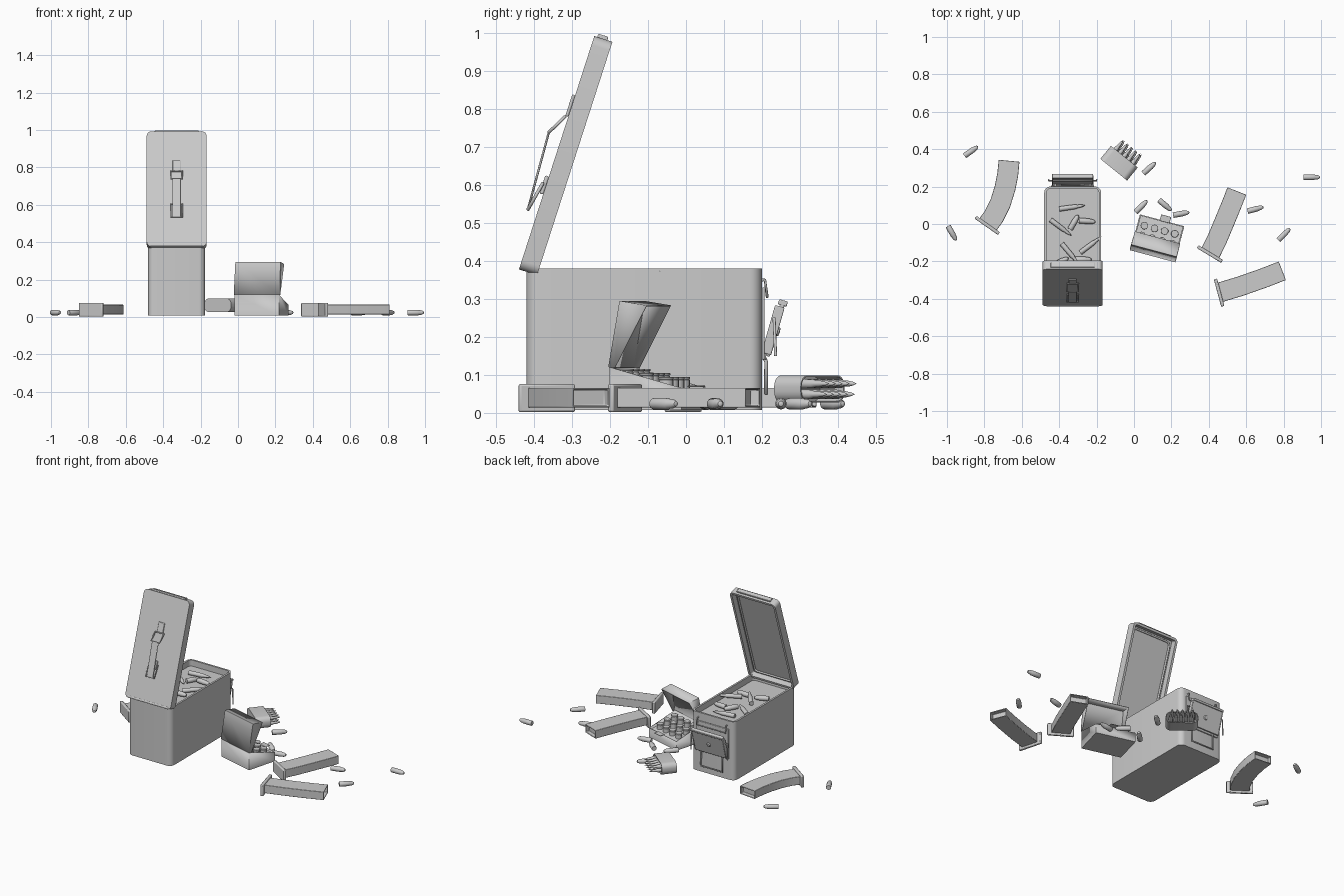
import bpy, bmesh, math
from mathutils import Matrix, Vector

if "Cube" in bpy.data.objects:
    bpy.data.objects.remove(bpy.data.objects["Cube"])

T, R = Matrix.Translation, Matrix.Rotation


def finish(name, bm, mat=Matrix(), bevel=0.0, thick=0.0):
    bmesh.ops.recalc_face_normals(bm, faces=bm.faces)
    me = bpy.data.meshes.new(name)
    bm.to_mesh(me)
    bm.free()
    ob = bpy.data.objects.new(name, me)
    bpy.context.collection.objects.link(ob)
    ob.matrix_world = mat
    if thick:
        m = ob.modifiers.new("thickness", 'SOLIDIFY')
        m.thickness = thick
    if bevel:
        m = ob.modifiers.new("bevel", 'BEVEL')
        m.width, m.segments, m.limit_method = bevel, 2, 'ANGLE'
    return ob


def box(name, loc, size, mat=Matrix(), bevel=0.003):
    bm = bmesh.new()
    bmesh.ops.create_cube(bm, size=1, matrix=T(loc) @ Matrix.Diagonal((*size, 1)))
    return finish(name, bm, mat, bevel)


def round_rect(w, d, r, n=6):
    pts = []
    for k, (sx, sy) in enumerate([(1, 1), (-1, 1), (-1, -1), (1, -1)]):
        for i in range(n + 1):
            a = math.pi / 2 * (k + i / n)
            pts.append((sx * (w - r) + r * math.cos(a), sy * (d - r) + r * math.sin(a)))
    return pts


def tub(name, outline, z0, z1, rim, depth, mat):
    """Extruded outline whose z1 end is inset and pushed back towards z0."""
    bm = bmesh.new()
    f = bm.faces.new([bm.verts.new((x, y, z0)) for x, y in outline])
    g = bmesh.ops.extrude_face_region(bm, geom=[f], use_keep_orig=True)['geom']
    bmesh.ops.translate(bm, vec=(0, 0, z1 - z0), verts=[v for v in g if isinstance(v, bmesh.types.BMVert)])
    top = next(v for v in g if isinstance(v, bmesh.types.BMFace))
    bmesh.ops.recalc_face_normals(bm, faces=bm.faces)
    bmesh.ops.inset_region(bm, faces=[top], thickness=rim)
    g = bmesh.ops.extrude_face_region(bm, geom=[top])['geom']
    bmesh.ops.delete(bm, geom=[top], context='FACES_ONLY') if top.is_valid else None
    s = math.copysign(depth, z0 - z1)
    bmesh.ops.translate(bm, vec=(0, 0, s), verts=[v for v in g if isinstance(v, bmesh.types.BMVert)])
    return finish(name, bm, mat)


def open_prism(name, prof, w, skip, mat, thick):
    """(y, z) profile spanning x = -w..w, leaving out the listed side faces."""
    bm = bmesh.new()
    a, b = ([bm.verts.new((s * w, y, z)) for y, z in prof] for s in (-1, 1))
    bm.faces.new(a)
    bm.faces.new(b[::-1])
    for i in range(len(prof)):
        if i not in skip:
            j = (i + 1) % len(prof)
            bm.faces.new((a[i], b[i], b[j], a[j]))
    return finish(name, bm, mat, thick=thick)


def lathe(name, prof, mat, n=16):
    bm = bmesh.new()
    vs = [bm.verts.new((r, 0, z)) for r, z in prof]
    es = [bm.edges.new(p) for p in zip(vs, vs[1:])]
    bmesh.ops.spin(bm, geom=vs + es, axis=(0, 0, 1), cent=(0, 0, 0), angle=2 * math.pi, steps=n)
    bmesh.ops.remove_doubles(bm, verts=bm.verts, dist=1e-5)
    return finish(name, bm, mat)


def wire(name, pts, mat, r=0.004, cyclic=False):
    cu = bpy.data.curves.new(name, 'CURVE')
    cu.dimensions, cu.bevel_depth, cu.bevel_resolution = '3D', r, 2
    sp = cu.splines.new('POLY')
    sp.points.add(len(pts) - 1)
    for p, c in zip(sp.points, pts):
        p.co = (*c, 1)
    sp.use_cyclic_u = cyclic
    ob = bpy.data.objects.new(name, cu)
    bpy.context.collection.objects.link(ob)
    ob.matrix_world = mat


PISTOL = [(0, 0), (.014, 0), (.015, .003), (.015, .056), (.0135, .059), (.012, .074), (.007, .085), (0, .089)]
RIFLE = [(0, 0), (.013, 0), (.0135, .003), (.0125, .088), (.0085, .1), (.0085, .112), (.005, .13), (0, .142)]


def lying(name, prof, x, y, z, deg, pitch=0):
    mid = prof[-1][1] / 2
    lathe(name, prof, T((x, y, z)) @ R(math.radians(deg), 4, 'Z') @ R(math.radians(90 + pitch), 4, 'Y') @ T((0, 0, -mid)))


# Ammunition can, filled nearly to the rim
can = T((-.328, -.11, 0))
tub("can_body", round_rect(.152, .31, .032), .008, .38, .012, .038, can)
for i, (x, y, a) in enumerate([(-.33, .09, 8), (-.39, -.02, -37), (-.34, -.16, -50), (-.23, -.11, 37)]):
    lying(f"can_rifle_round_{i}", RIFLE, x, y, .356 + .01 * (i > 1), a, -5 * (i > 1))
for i, (x, y, a) in enumerate([(-.32, .01, 60), (-.25, .015, -5), (-.39, -.2, 25), (-.27, -.19, 0)]):
    lying(f"can_short_round_{i}", PISTOL, x, y, .36, a)

# Raised lid, hinged at the front (local y runs up the lid, +z is outside)
lid = T((-.328, -.44, .378)) @ R(math.radians(72.1), 4, 'X')
tub("can_lid", [(x, y + .323) for x, y in round_rect(.16, .323, .025)], 0, -.05, .014, .036, lid)
box("lid_end_lip", (0, .647, -.022), (.235, .016, .028), lid)
wire("lid_seal", [(x, y + .323, -.017) for x, y in round_rect(.132, .295, .02)], lid, .006, True)
wire("can_hinge_pin", [(-.14, .008, -.006), (.14, .008, -.006)], lid, .008)

# Carry handle on the lid
box("handle_upper_tab", (0, .452, .004), (.042, .06, .008), lid)
box("handle_lower_tab", (0, .232, .005), (.042, .05, .01), lid)
wire("handle_upper_loop", [(-.03, .42, .008), (.03, .42, .008), (.03, .368, .036), (-.03, .368, .036)], lid, .0045, True)
wire("handle_lower_loop", [(-.03, .235, .01), (.03, .235, .01), (.03, .157, .026), (-.03, .157, .026)], lid, .0045, True)
box("handle_grip", (0, 0, 0), (.046, .215, .006),
    lid @ T((0, .262, .031)) @ R(math.radians(2.7), 4, 'X'))

# Latch on the back wall
back = T((-.328, .2, 0))
box("latch_back_plate", (0, .003, .235), (.23, .008, .19), back)
wire("latch_hook", [(-.1, 0, .35), (-.1, .008, .35), (-.1, .014, .305), (.1, .014, .305), (.1, .008, .35), (.1, 0, .35)], back)
flap = back @ T((0, .012, .15)) @ R(math.radians(-16), 4, 'X')
box("latch_flap", (0, .003, .075), (.22, .012, .15), flap)
box("latch_flap_top", (0, .003, .146), (.22, .024, .014), flap)
for s in (-1, 1):
    box("latch_flap_side", (s * .108, -.002, .07), (.006, .026, .13), flap)
lathe("latch_rivet", [(0, .008), (.011, .006), (.014, 0)], flap @ T((0, .009, .07)) @ R(-math.pi / 2, 4, 'X'))
wire("latch_bail", [(-.128, .036, .15), (-.128, .032, .25), (.128, .032, .25), (.128, .036, .15)], back)
wire("rear_pull_loop", [(-.075, .004, .15), (-.075, .011, .135), (-.075, .011, .05), (.075, .011, .05),
                        (.075, .011, .135), (.075, .004, .15)], back, .005)
for s in (-1, 1):
    box("pull_loop_mount", (s * .075, .004, .15), (.03, .014, .02), back)

# Open carton with slanted rim, hinged wedge lid and tongue
carton = T((.125, -.075, 0)) @ R(math.radians(-15), 4, 'Z')
open_prism("carton_body", [(-.098, .008), (.098, .008), (.098, .066), (-.098, .12)], .123, {2}, carton, .004)
open_prism("carton_tray", [(-.094, .012), (.094, .012), (.094, .055), (-.094, .088)], .118, set(), carton, 0)
up, inn, hinge = Vector((.17, .985)), Vector((.985, -.17)), Vector((-.098, .12))
open_prism("carton_lid", [hinge, hinge + inn * .015, hinge + up * .175 + inn * .072, hinge + up * .175],
           .123, {0, 1}, carton, -.004)
box("carton_tongue", (.015, .11, .07), (.055, .035, .003), carton @ T((0, 0, 0)))
for r in range(3):
    for c in range(4):
        x, y, z = -.084 + c * .056, -.062 + r * .054, .116 - r * .011
        lathe(f"carton_round_{r}_{c}", [(.019, .02), (.019, z - .008), (.017, z - .006), (.02, z - .005),
                                        (.02, z - .001), (.019, z), (0, z)], carton @ T((x, y, 0)))

# Cartridge holder with two staggered rows
holder = T((-.08, .325, .063)) @ R(math.radians(-39), 4, 'Z')
tub("cartridge_holder", round_rect(.092, .036, .03), -.045, .045, .004, .08, holder @ R(-math.pi / 2, 4, 'X'))
for row in (-1, 1):
    for i in range(5):
        x = -.06 + i * .029 + (row < 0) * .008
        lathe(f"holder_round_{row}_{i}", [(r * .95, z) for r, z in RIFLE],
              holder @ T((x, -.03, row * .014)) @ R(-math.pi / 2, 4, 'X'), 12)


# Magazines lying flat: rectangular section swept along a path, hollow mouth
def magazine(name, path, width, base_deg):
    pts = [Vector(p) for p in path]
    bm, rings = bmesh.new(), []
    for i, p in enumerate(pts):
        d = (pts[min(i + 1, len(pts) - 1)] - pts[max(i - 1, 0)]).normalized()
        n = Vector((-d.y, d.x)) * width / 2
        rings.append([bm.verts.new((*(p + n * s), z)) for s, z in ((1, .014), (-1, .014), (-1, .066), (1, .066))])
    for a, b in zip(rings, rings[1:]):
        for i in range(4):
            bm.faces.new((a[i], a[(i + 1) % 4], b[(i + 1) % 4], b[i]))
    bm.faces.new(rings[0])
    end = bm.faces.new(rings[-1])
    bmesh.ops.recalc_face_normals(bm, faces=bm.faces)
    bmesh.ops.inset_region(bm, faces=[end], thickness=.007)
    bmesh.ops.inset_region(bm, faces=[end], thickness=.001, depth=-.025)
    finish(name, bm, bevel=.003)
    m = T((*pts[0], .039)) @ R(math.radians(base_deg), 4, 'Z')
    box(name + "_base", (-.003, 0, 0), (.018, .152, .074), m, .005)


magazine("left_magazine", [(-.783, -.005), (-.75, .04), (-.715, .11), (-.69, .19), (-.675, .265), (-.668, .338)], .112, 55)
magazine("middle_magazine", [(.407, -.158), (.445, -.08), (.485, .015), (.52, .1), (.55, .176)], .108, 59)
magazine("right_magazine", [(.458, -.366), (.57, -.332), (.69, -.29), (.793, -.25)], .106, 15)

# Loose rounds on the ground
for i, (x, y, a) in enumerate([(-.87, .39, 35), (-.972, -.05, -60), (.951, .25, 0), (.803, -.055, 45), (.65, .08, 15),
                               (.083, .3, 42), (.04, .095, 45), (.167, .1, -40), (.253, .055, 10)]):
    lying(f"loose_round_{i}", PISTOL, x, y, .024, a)

for ob in bpy.context.scene.objects:
    ob.select_set(ob.type == 'MESH')
    if ob.type == 'MESH':
        bpy.context.view_layer.objects.active = ob
bpy.ops.object.shade_smooth_by_angle(angle=math.radians(35))
